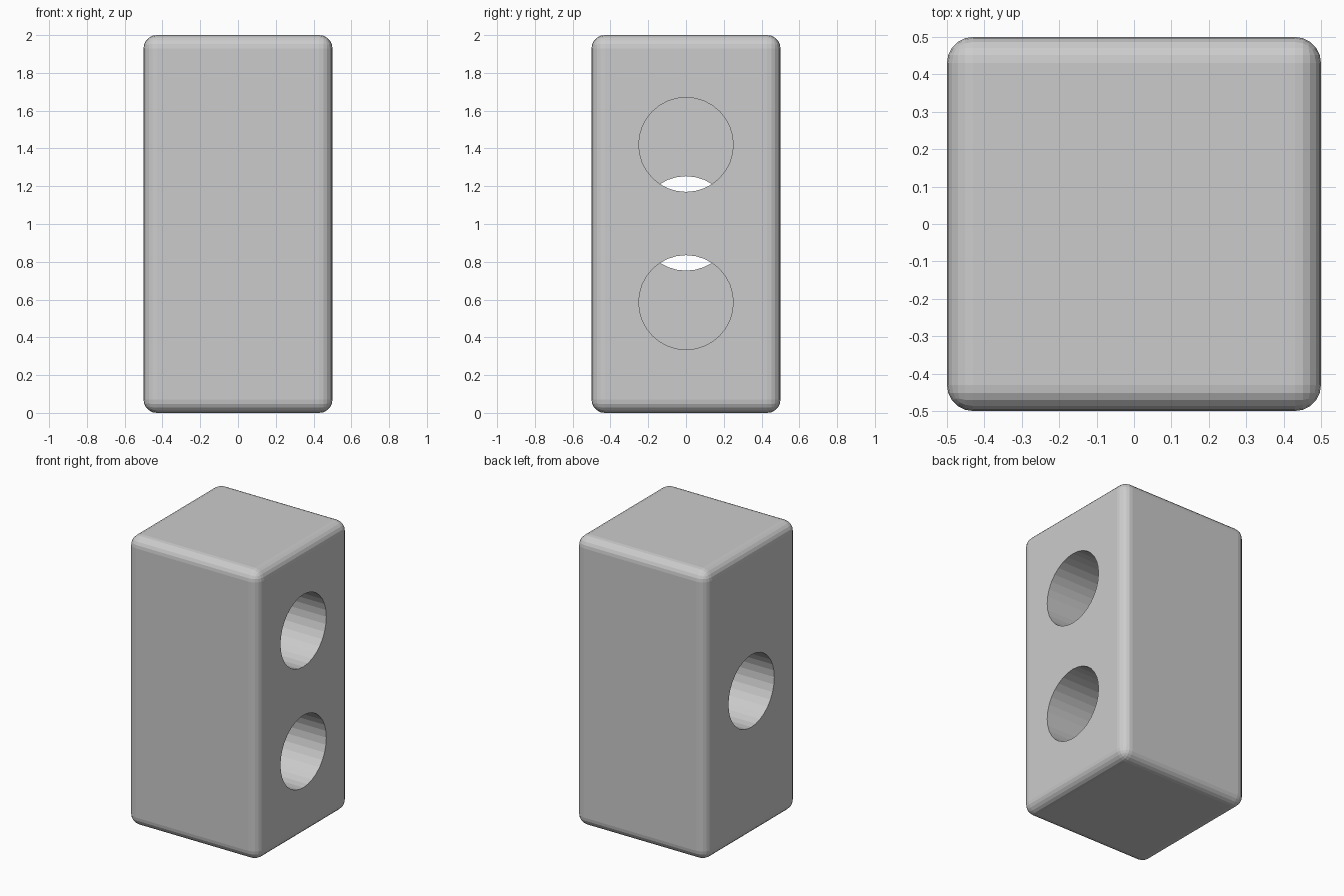
import bpy
from math import radians

if "Cube" in bpy.data.objects:
    bpy.data.objects.remove(bpy.data.objects["Cube"])

# Block with rounded edges
bpy.ops.mesh.primitive_cube_add(size=1, location=(0, 0, 1))
block = bpy.context.object
block.name = "block"
block.scale = (1, 1, 2)
bpy.ops.object.transform_apply(location=False, rotation=False, scale=True)
bevel = block.modifiers.new("rounded_edges", 'BEVEL')
bevel.width = 0.07
bevel.segments = 5


def bore(name, side, z, depth=0.505, radius=0.25):
    """Cut a round hole along x, from one side to just past the middle."""
    length = depth + 0.2
    x = side * (0.5 - depth + length / 2)
    bpy.ops.mesh.primitive_cylinder_add(
        vertices=32, radius=radius, depth=length,
        location=(x, 0, z), rotation=(0, radians(90), 0))
    cutter = bpy.context.object
    cutter.name = name
    cutter.hide_render = True
    cutter.display_type = 'WIRE'
    cut = block.modifiers.new(name, 'BOOLEAN')
    cut.operation = 'DIFFERENCE'
    cut.solver = 'EXACT'
    cut.object = cutter
    return cutter


# Two holes on the right, one on the left that meets both
cutters = [bore("upper_right_hole", 1, 1.42),
           bore("lower_right_hole", 1, 0.585),
           bore("left_hole", -1, 1.003)]

# Bake the cuts and remove the cutters
bpy.ops.object.select_all(action='DESELECT')
block.select_set(True)
bpy.context.view_layer.objects.active = block
for name in [m.name for m in block.modifiers]:
    bpy.ops.object.modifier_apply(modifier=name)
for cutter in cutters:
    bpy.data.objects.remove(cutter)
bpy.ops.object.shade_flat()
